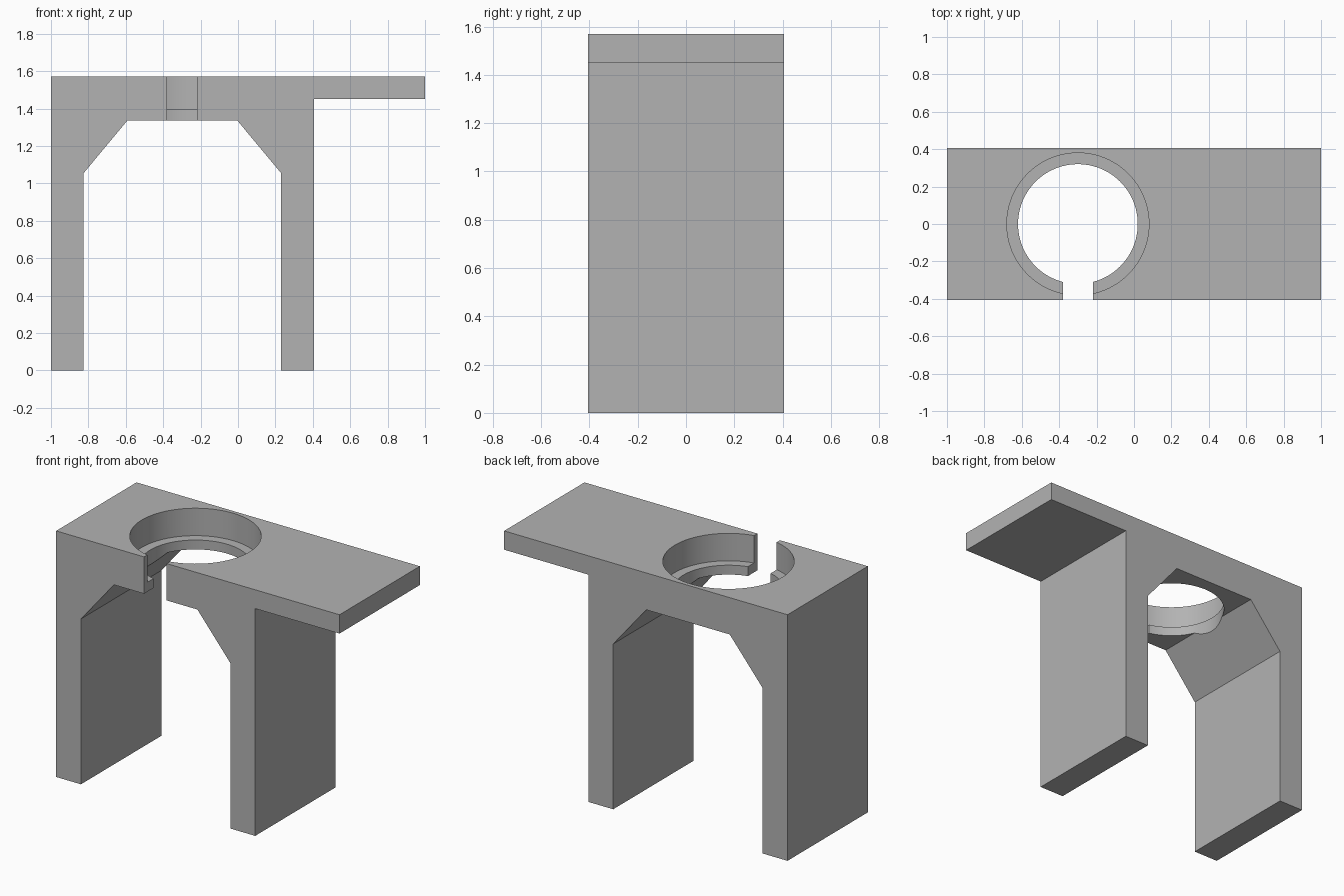
import bpy
import bmesh
from mathutils import Matrix

cube = bpy.data.objects.get("Cube")
if cube:
    bpy.data.objects.remove(cube, do_unlink=True)

# Plain grey material
GREY = (0.45, 0.45, 0.45, 1)
grey = bpy.data.materials.new("plain grey")
grey.use_nodes = True
grey.diffuse_color = GREY
grey.node_tree.nodes["Principled BSDF"].inputs["Base Color"].default_value = GREY

HALF_DEPTH = 0.405
TOP = 1.57
HOLE_X = -0.3


def make_object(name, bm):
    bmesh.ops.recalc_face_normals(bm, faces=bm.faces)
    mesh = bpy.data.meshes.new(name)
    bm.to_mesh(mesh)
    bm.free()
    mesh.materials.append(grey)
    obj = bpy.data.objects.new(name, mesh)
    bpy.context.collection.objects.link(obj)
    return obj


def cylinder_cutter(name, radius, low, high):
    bm = bmesh.new()
    bmesh.ops.create_cone(
        bm, cap_ends=True, segments=96, radius1=radius, radius2=radius,
        depth=high - low,
        matrix=Matrix.Translation((HOLE_X, 0, (low + high) / 2)))
    return make_object(name, bm)


def box_cutter(name, size, centre):
    bm = bmesh.new()
    bmesh.ops.create_cube(
        bm, size=1,
        matrix=Matrix.Translation(centre) @ Matrix.Diagonal((*size, 1)))
    return make_object(name, bm)


# Two-legged bracket with chamfered arch and side shelf, extruded along y
profile = [(-1, 0), (-0.825, 0), (-0.825, 1.055), (-0.592, 1.335),
           (-0.003, 1.335), (0.23, 1.055), (0.23, 0), (0.405, 0),
           (0.405, 1.45), (1, 1.45), (1, TOP), (-1, TOP)]
bm = bmesh.new()
face = bm.faces.new([bm.verts.new((x, -HALF_DEPTH, z)) for x, z in profile])
extruded = bmesh.ops.extrude_face_region(bm, geom=[face], use_keep_orig=True)
bmesh.ops.translate(
    bm, vec=(0, 2 * HALF_DEPTH, 0),
    verts=[v for v in extruded["geom"] if isinstance(v, bmesh.types.BMVert)])
bracket = make_object("holder_bracket", bm)

# Stepped round hole and the front slot that opens it
cutters = [
    cylinder_cutter("through_hole_cutter", 0.32, 1.2, 1.8),
    cylinder_cutter("recess_cutter", 0.38, 1.395, 1.8),
    box_cutter("slot_cutter", (0.16, 0.6, 0.6), (HOLE_X, -0.3, 1.5)),
]
for cutter in cutters:
    cutter.hide_render = True
    cut = bracket.modifiers.new(cutter.name, "BOOLEAN")
    cut.operation = "DIFFERENCE"
    cut.solver = "EXACT"
    cut.object = cutter

# Apply the cuts and discard the cutters
bpy.ops.object.select_all(action="DESELECT")
bpy.context.view_layer.objects.active = bracket
bracket.select_set(True)
for cutter in cutters:
    bpy.ops.object.modifier_apply(modifier=cutter.name)
    bpy.data.objects.remove(cutter, do_unlink=True)

bpy.ops.object.shade_smooth_by_angle(angle=0.4)
